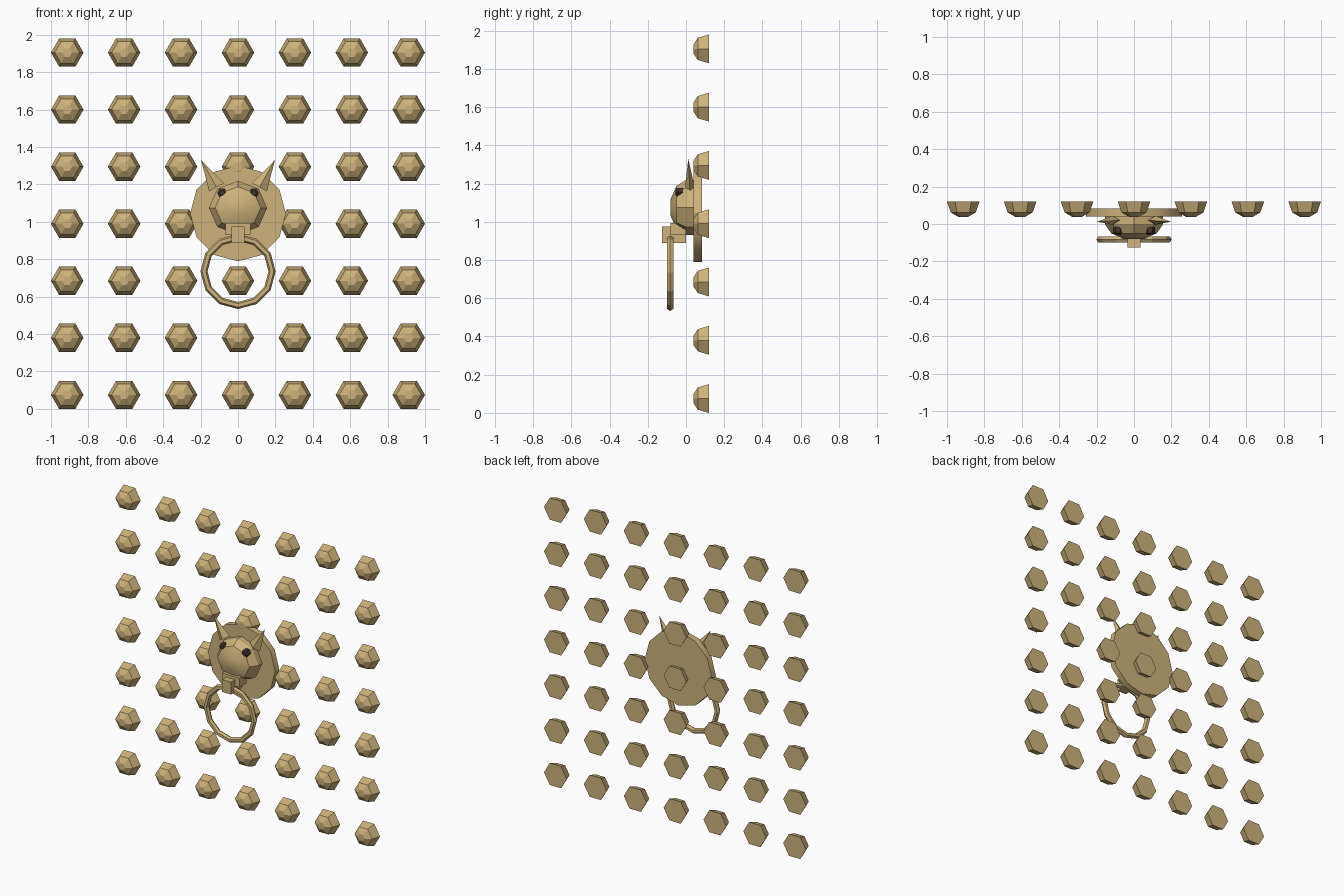
import bpy
import bmesh
from math import sin, cos, pi, radians
from mathutils import Vector

cube = bpy.data.objects.get("Cube")
if cube:
    bpy.data.objects.remove(cube, do_unlink=True)


def make_material(name, rgb):
    mat = bpy.data.materials.new(name)
    mat.use_nodes = True
    mat.diffuse_color = (*rgb, 1)
    mat.node_tree.nodes["Principled BSDF"].inputs["Base Color"].default_value = (*rgb, 1)
    return mat


brass = make_material("brass", (0.62, 0.45, 0.20))
dark = make_material("dark_brown", (0.06, 0.035, 0.025))


def finish(name, bm, mat=brass):
    bmesh.ops.recalc_face_normals(bm, faces=bm.faces)
    mesh = bpy.data.meshes.new(name)
    bm.to_mesh(mesh)
    bm.free()
    mesh.materials.append(mat)
    obj = bpy.data.objects.new(name, mesh)
    bpy.context.collection.objects.link(obj)
    bpy.ops.object.select_all(action="DESELECT")
    obj.select_set(True)
    bpy.context.view_layer.objects.active = obj
    bpy.ops.object.shade_smooth_by_angle(angle=radians(30))
    return obj


def loft(name, sides, rings, mat=brass, location=(0, 0, 0)):
    """Join polygon rings (y, x radius, z radius) along the y axis."""
    bm = bmesh.new()
    loops = []
    for y, rx, rz in rings:
        angles = [2 * pi * i / sides for i in range(sides)]
        loops.append([bm.verts.new((rx * cos(a), y, rz * sin(a))) for a in angles])
    for a, b in zip(loops, loops[1:]):
        for i in range(sides):
            j = (i + 1) % sides
            bm.faces.new((a[i], a[j], b[j], b[i]))
    bm.faces.new(loops[0])
    bm.faces.new(loops[-1])
    obj = finish(name, bm, mat)
    obj.location = location
    return obj


def box(name, low, high):
    low, high = Vector(low), Vector(high)
    bm = bmesh.new()
    bmesh.ops.create_cube(bm, size=1)
    bmesh.ops.scale(bm, vec=high - low, verts=bm.verts)
    bmesh.ops.translate(bm, vec=(low + high) / 2, verts=bm.verts)
    return finish(name, bm)


# Seven by seven grid of hexagonal door studs
stud = loft("stud", 6, [(0.12, 0.087, 0.087), (0.062, 0.067, 0.067), (0.038, 0.026, 0.026)])
for row in range(7):
    for col in range(7):
        piece = stud if row == col == 0 else stud.copy()
        if piece is not stud:
            bpy.context.collection.objects.link(piece)
        piece.name = f"stud_{row}_{col}"
        piece.location = (-0.913 + col * 0.3043, 0, 0.075 + row * 0.305)

# Round backing plate
loft("back_plate", 12, [(0.083, 0.256, 0.256), (0.04, 0.256, 0.256)], location=(0, 0, 1.045))

# Domed animal head
loft("head", 8, [(0.045, 0.156, 0.144), (0.0, 0.156, 0.144),
                 (-0.05, 0.122, 0.113), (-0.08, 0.05, 0.045)], location=(0, 0, 1.075))

# Snout and the bracket holding the ring
box("snout", (-0.066, -0.08, 0.93), (0.066, 0.0, 0.995))
box("ring_bracket", (-0.034, -0.125, 0.89), (0.034, 0.0, 0.975))

# Horns and eyes on both sides
for side, x in (("left", 1), ("right", -1)):
    base, tip = Vector((x * 0.115, 0.02, 1.185)), Vector((x * 0.197, 0.012, 1.33))
    axis = (tip - base).normalized()
    across = axis.cross(Vector((0, 1, 0))).normalized() * 0.045
    depth = Vector((0, 0.024, 0))
    bm = bmesh.new()
    corners = [bm.verts.new(base + o) for o in (across, depth, -across, -depth)]
    point = bm.verts.new(tip)
    bm.faces.new(corners)
    for i in range(4):
        bm.faces.new((corners[i], corners[(i + 1) % 4], point))
    finish(side + "_horn", bm)

    loft(side + "_eye", 6, [(0.02, 0.026, 0.026), (-0.012, 0.026, 0.026), (-0.02, 0.014, 0.014)],
         dark, (x * 0.085, -0.035, 1.155))

# Knocker ring
bpy.ops.mesh.primitive_torus_add(major_segments=12, minor_segments=6, major_radius=0.182,
                                 minor_radius=0.019, location=(0, -0.083, 0.735),
                                 rotation=(pi / 2, 0, 0))
ring = bpy.context.object
ring.name = "knocker_ring"
ring.data.materials.append(brass)
